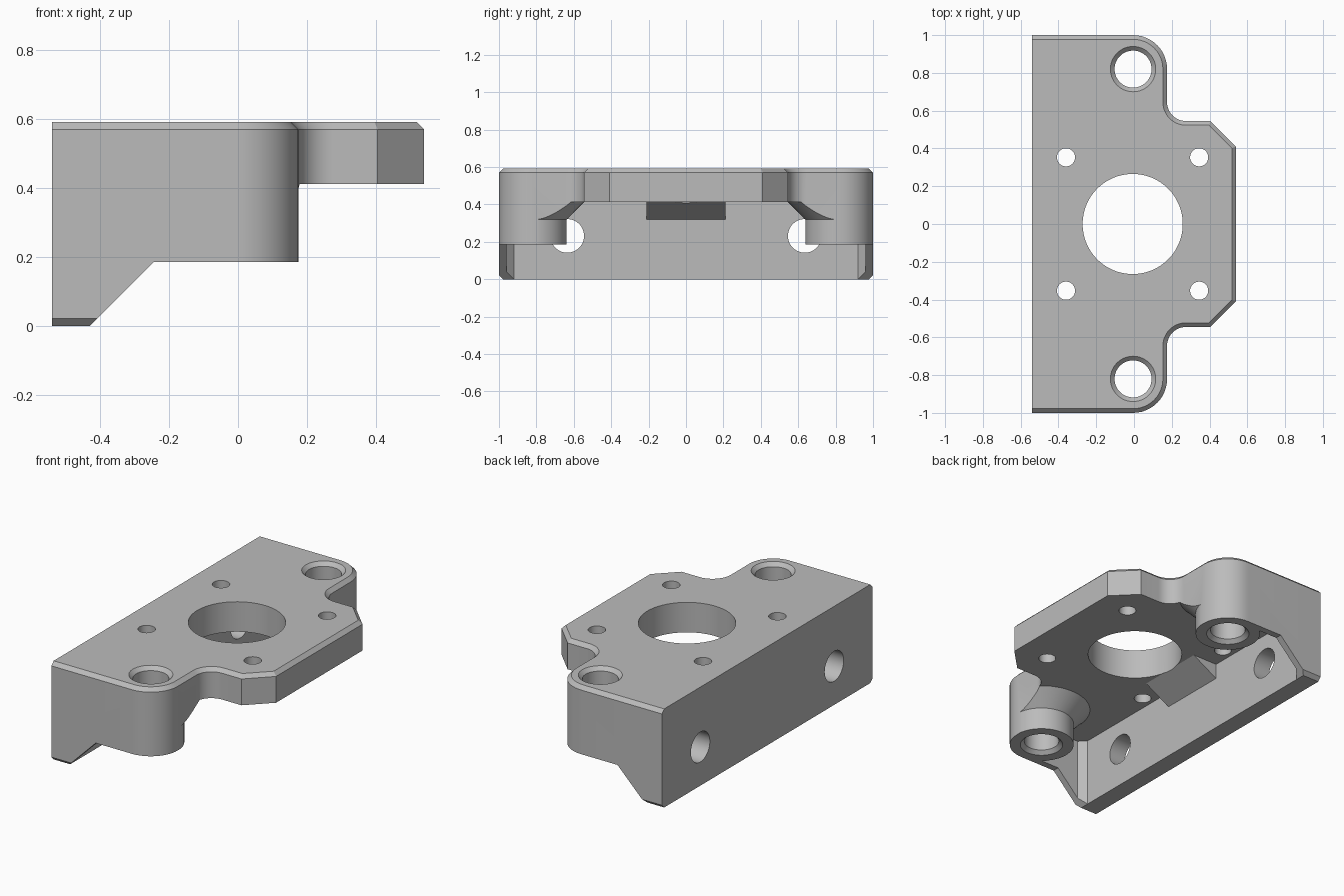
import bpy, bmesh, math
from mathutils import Matrix

cube = bpy.data.objects.get("Cube")
if cube:
    bpy.data.objects.remove(cube, do_unlink=True)

grey = bpy.data.materials.new("plain_grey")
grey.use_nodes = True
grey.diffuse_color = (0.5, 0.5, 0.5, 1)
grey.node_tree.nodes["Principled BSDF"].inputs["Base Color"].default_value = (0.5, 0.5, 0.5, 1)

BOSS_X, BOSS_Y = -0.005, 0.82
TOP, FLOOR, LOW = 0.592, 0.412, 0.185
WALL = -0.43


def make(name, rings):
    """Join equal-length rings of points into a closed solid."""
    bm = bmesh.new()
    loops = [[bm.verts.new(p) for p in ring] for ring in rings]
    n = len(loops[0])
    for a, b in zip(loops, loops[1:]):
        for i in range(n):
            j = (i + 1) % n
            bm.faces.new((a[i], a[j], b[j], b[i]))
    bm.faces.new(loops[0][::-1])
    bm.faces.new(loops[-1])
    bmesh.ops.recalc_face_normals(bm, faces=bm.faces)
    mesh = bpy.data.meshes.new(name)
    bm.to_mesh(mesh)
    bm.free()
    mesh.materials.append(grey)
    obj = bpy.data.objects.new(name, mesh)
    bpy.context.collection.objects.link(obj)
    return obj


def lathe(name, profile, x, y, n=64):
    """Turn (radius, z) pairs about a vertical axis."""
    turns = [2 * math.pi * i / n for i in range(n)]
    return make(name, [[(x + r * math.cos(t), y + r * math.sin(t), z) for t in turns]
                       for r, z in profile])


def side_prism(name, profile, half):
    """Extrude (x, z) pairs along y."""
    return make(name, [[(x, y, z) for x, z in profile] for y in (-half, half)])


def cut(target, tool):
    tool.hide_render = True
    mod = target.modifiers.new("cut", 'BOOLEAN')
    mod.operation = 'DIFFERENCE'
    mod.solver = 'EXACT'
    mod.object = tool
    bpy.context.view_layer.objects.active = target
    bpy.ops.object.modifier_apply(modifier=mod.name)
    bpy.data.objects.remove(tool, do_unlink=True)


def arc(cx, cy, r, start, end, n=12):
    return [(cx + r * math.cos(math.radians(start + (end - start) * i / n)),
             cy + r * math.sin(math.radians(start + (end - start) * i / n)))
            for i in range(n + 1)]


def outline(d, z):
    """Plan outline inset by d everywhere but on the flat back."""
    k = d * math.tan(math.pi / 8)
    half = [(-0.54, 1 - d)]
    half += arc(BOSS_X, BOSS_Y, 0.18 - d, 90, 0)
    half += arc(0.275, 0.645, 0.1 + d, 180, 270)
    half += [(0.405 - k, 0.545 - d), (0.54 - d, 0.41 - k)]
    return [(x, y, z) for x, y in half + [(x, -y) for x, y in reversed(half)]]


# Solid block with chamfered rims
C = 0.022
bracket = make("mounting_bracket", [outline(C, 0), outline(0, C),
                                    outline(0, TOP - C), outline(C, TOP)])

# Underside cavity, leaving back wall, thin side walls, flared bosses and a rib
plan = [(WALL, 0.92), (WALL + 0.04, 0.96), (1, 0.96)]
plan += [(x, -y) for x, y in reversed(plan)]
cavity = make("cavity", [[(x, y, z) for x, y in plan] for z in (-0.1, FLOOR)])
for s in (-1, 1):
    cut(cavity, lathe("boss", [(0.182, -0.2), (0.182, 0.32), (0.274, FLOOR),
                               (0.35, 0.488)], BOSS_X, s * BOSS_Y))
cut(cavity, side_prism("rib", [(-0.5, 0.281), (-0.2, 0.449), (-0.5, 0.449)], 0.21))
cut(bracket, cavity)

# Sloped lower ends of side walls and flat boss bottoms
cut(bracket, side_prism("lower_cut", [(WALL - 0.1, -0.1), (WALL + LOW, LOW),
                                      (1, LOW), (1, -0.1)], 1.2))

# Central opening and four screw holes
cut(bracket, lathe("centre_hole", [(0.265, 0.3), (0.265, 0.8)], -0.007, 0, 96))
for x in (-0.36, 0.345):
    for y in (-0.353, 0.353):
        cut(bracket, lathe("screw_hole", [(0.048, 0.3), (0.048, 0.8)], x, y, 32))

for s in (-1, 1):
    # Boss bores, countersunk at both ends
    cut(bracket, lathe("bore", [(0.12, 0.1), (0.12, LOW), (0.098, LOW + C),
                                (0.098, TOP - C), (0.12, TOP), (0.12, 0.7)],
                       BOSS_X, s * BOSS_Y))
    # Holes through the back wall
    drill = lathe("wall_hole", [(0.09, -0.25), (0.09, 0.25)], 0, 0, 48)
    drill.data.transform(Matrix.Translation((-0.55, s * 0.635, 0.232))
                         @ Matrix.Rotation(math.pi / 2, 4, 'Y'))
    cut(bracket, drill)

# Smooth curved faces, keep edges sharp
bpy.ops.object.select_all(action='DESELECT')
bracket.select_set(True)
bpy.context.view_layer.objects.active = bracket
bpy.ops.object.shade_smooth_by_angle(angle=math.radians(25))
